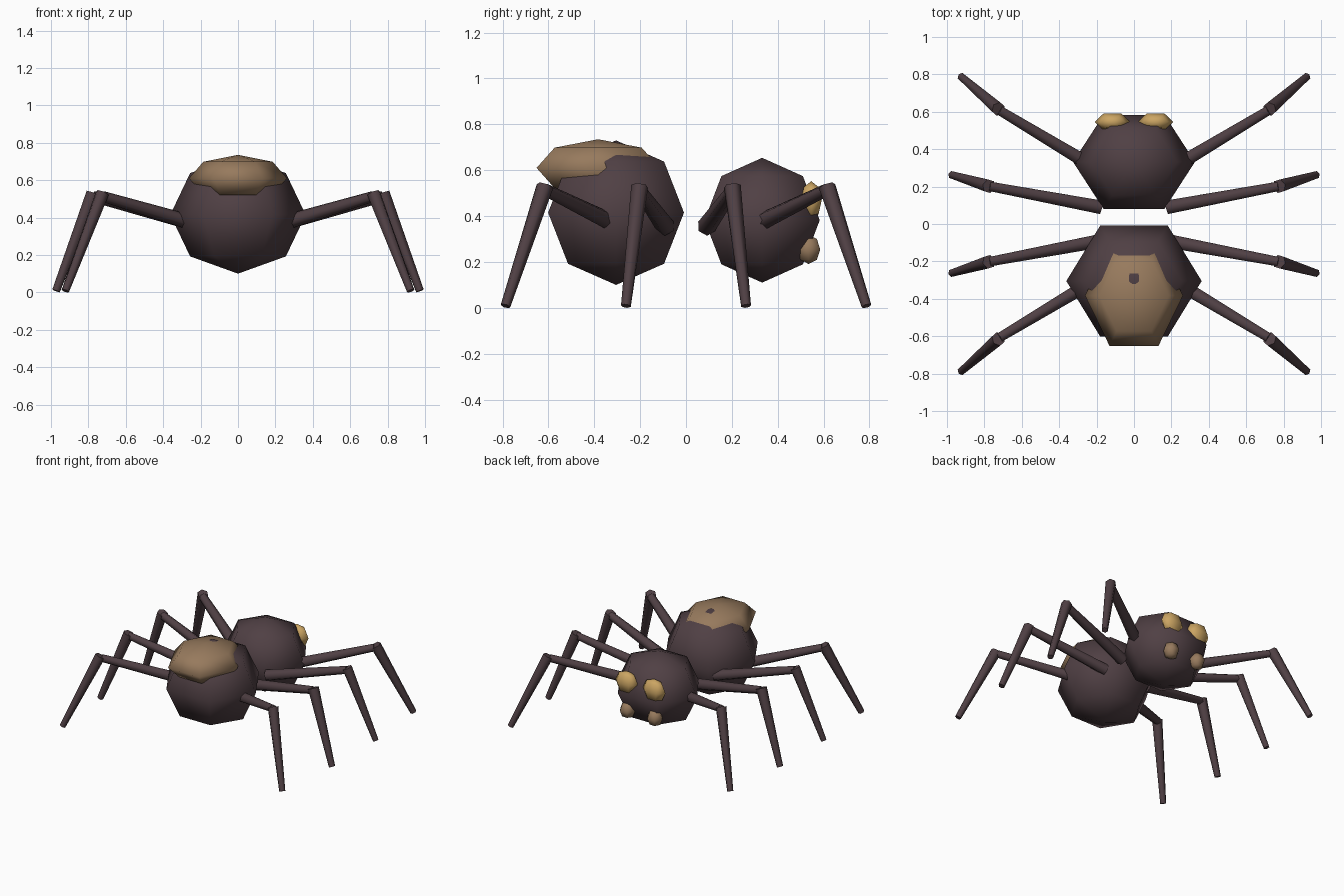
import bpy, bmesh, math
from mathutils import Vector, Matrix

if "Cube" in bpy.data.objects:
    bpy.data.objects.remove(bpy.data.objects["Cube"])


def material(name, rgb):
    m = bpy.data.materials.new(name)
    m.diffuse_color = (*rgb, 1.0)
    m.use_nodes = True
    m.node_tree.nodes["Principled BSDF"].inputs["Base Color"].default_value = m.diffuse_color
    return m


DARK = material("dark brown body", (0.080, 0.051, 0.058))
TAN = material("tan marking", (0.310, 0.195, 0.110))
GOLD = material("gold eye", (0.600, 0.376, 0.125))


def finish(bm, name, mat):
    bmesh.ops.recalc_face_normals(bm, faces=bm.faces)
    mesh = bpy.data.meshes.new(name)
    bm.to_mesh(mesh)
    bm.free()
    mesh.materials.append(mat)
    obj = bpy.data.objects.new(name, mesh)
    bpy.context.collection.objects.link(obj)
    return obj


def blob(name, center, radii, mat):
    """Six-sided, four-ring smooth ellipsoid with a corner on the x axis."""
    bm = bmesh.new()
    bmesh.ops.create_uvsphere(bm, u_segments=6, v_segments=4, radius=1)
    rim = next(v for v in bm.verts if abs(v.co.z) < 0.01)
    turn = Matrix.Rotation(-math.atan2(rim.co.y, rim.co.x), 4, 'Z')
    bm.transform(Matrix.Translation(center) @ Matrix.Diagonal((*radii, 1)) @ turn)
    for f in bm.faces:
        f.smooth = True
    return finish(bm, name, mat)


def limb(name, a, b, r1, r2, mat):
    """Tapered six-sided rod from a to b, smooth sides and flat ends."""
    a, b = Vector(a), Vector(b)
    d = b - a
    bm = bmesh.new()
    bmesh.ops.create_cone(bm, cap_ends=True, segments=6, radius1=r1,
                          radius2=r2, depth=d.length)
    for f in bm.faces:
        f.smooth = len(f.verts) == 4
    for e in bm.edges:
        e.smooth = all(f.smooth for f in e.link_faces)
    rot = d.to_track_quat('Z', 'Y').to_matrix().to_4x4()
    bm.transform(Matrix.Translation((a + b) / 2) @ rot)
    return finish(bm, name, mat)


# Body: abdomen towards -y, head towards +y
blob("abdomen", (0, -0.305, 0.415), (0.362, 0.342, 0.315), DARK)
blob("abdomen_marking", (0, -0.383, 0.61), (0.262, 0.31, 0.125), TAN)
blob("head", (0, 0.332, 0.382), (0.326, 0.29, 0.272), DARK)

# Legs: hip, knee and foot of the outer and inner leg in one quarter
LEGS = {
    "outer": ((0.19, 0.29, 0.355), (0.72, 0.608, 0.512),
              (0.725, 0.615, 0.53), (0.923, 0.787, 0.008)),
    "inner": ((0.18, 0.09, 0.355), (0.775, 0.202, 0.512),
              (0.775, 0.202, 0.53), (0.973, 0.262, 0.008)),
}

for side, sx in (("right", 1), ("left", -1)):
    # Eyes: large upper pair and small lower pair
    blob(f"upper_eye_{side}", (sx * 0.115, 0.546, 0.467), (0.095, 0.052, 0.085), GOLD)
    blob(f"lower_eye_{side}", (sx * 0.115, 0.535, 0.255), (0.06, 0.058, 0.064), TAN)
    for end, sy in (("head", 1), ("abdomen", -1)):
        for kind, pts in LEGS.items():
            hip, knee, shin, foot = [(sx * x, sy * y, z) for x, y, z in pts]
            tag = f"{kind}_{end}_leg_{side}"
            limb(tag + "_upper", hip, knee, 0.042, 0.029, DARK)
            limb(tag + "_lower", shin, foot, 0.038, 0.022, DARK)
